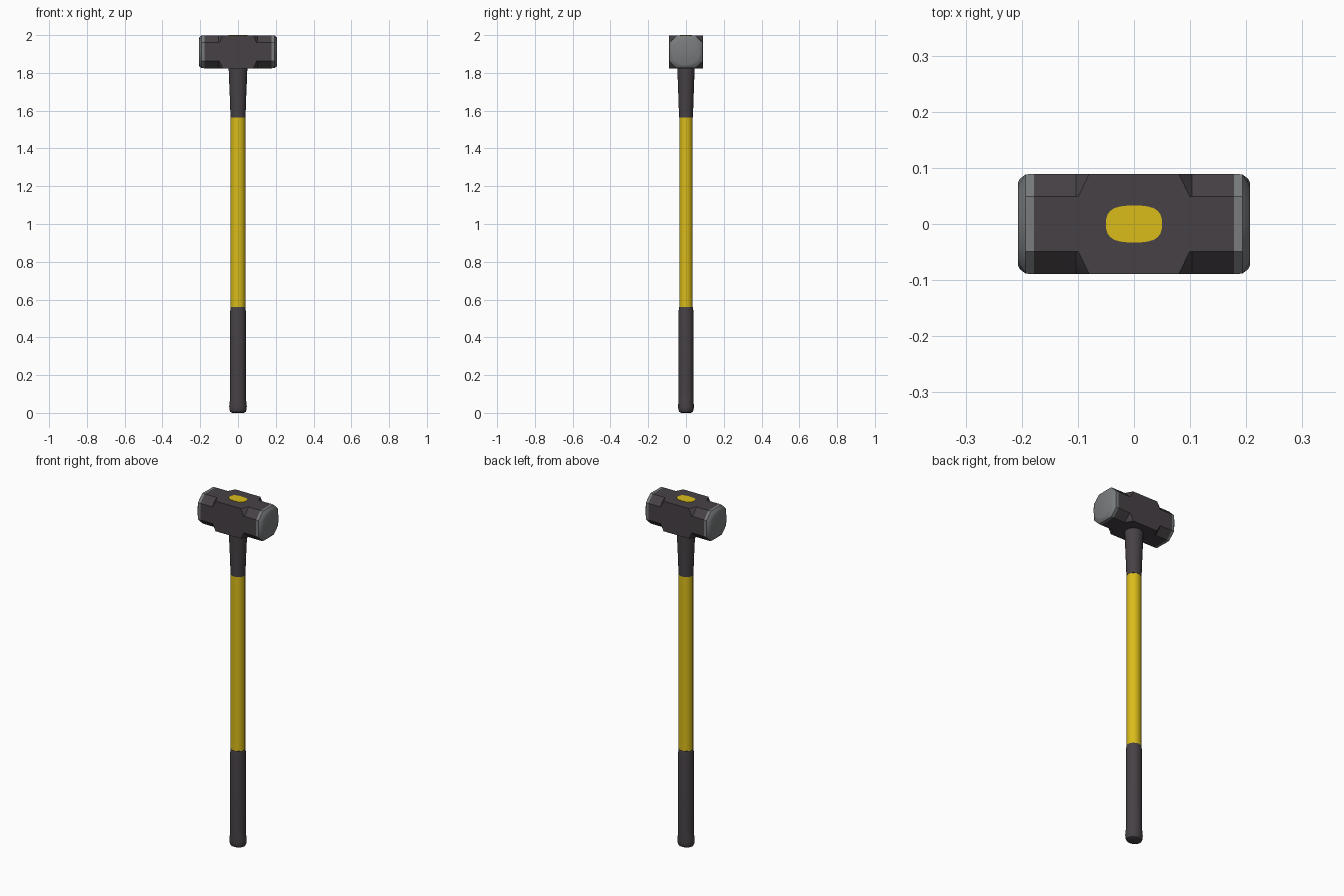
import bpy
import bmesh
import math

if "Cube" in bpy.data.objects:
    bpy.data.objects.remove(bpy.data.objects["Cube"])


def material(name, rgb):
    m = bpy.data.materials.new(name)
    m.diffuse_color = (*rgb, 1.0)
    m.use_nodes = True
    m.node_tree.nodes["Principled BSDF"].inputs["Base Color"].default_value = m.diffuse_color
    return m


RUBBER = material("dark_grey", (0.062, 0.053, 0.060))
YELLOW = material("yellow", (0.70, 0.50, 0.010))
STEEL = material("worn_steel", (0.19, 0.20, 0.205))


def loft(name, rings, mats, smooth, pick=None):
    """Skin equal-length rings of points and cap both ends."""
    bm = bmesh.new()
    loops = [[bm.verts.new(p) for p in ring] for ring in rings]
    n = len(loops[0])
    for a, b in zip(loops, loops[1:]):
        for i in range(n):
            j = (i + 1) % n
            bm.faces.new((a[i], a[j], b[j], b[i]))
    bm.faces.new(loops[0])
    bm.faces.new(loops[-1])
    bmesh.ops.recalc_face_normals(bm, faces=bm.faces)
    if pick:
        for f in bm.faces:
            f.material_index = pick(f.calc_center_median())
    mesh = bpy.data.meshes.new(name)
    bm.to_mesh(mesh)
    bm.free()
    for m in mats:
        mesh.materials.append(m)
    obj = bpy.data.objects.new(name, mesh)
    bpy.context.collection.objects.link(obj)
    bpy.ops.object.select_all(action='DESELECT')
    bpy.context.view_layer.objects.active = obj
    obj.select_set(True)
    bpy.ops.object.shade_smooth_by_angle(angle=math.radians(smooth))
    return obj


def oval(rx, ry, z, power=1.0, sides=24):
    """Horizontal oval ring; power below 1 makes it squarer."""
    pts = []
    for i in range(sides):
        a = 2 * math.pi * (i + 0.5) / sides
        c, s = math.cos(a), math.sin(a)
        pts.append((rx * math.copysign(abs(c) ** power, c),
                    ry * math.copysign(abs(s) ** power, s), z))
    return pts


# Handle: grip, painted shaft, and the collar under the head
loft("grip", [oval(*r) for r in (
    (0.030, 0.026, 0.0), (0.041, 0.036, 0.005), (0.046, 0.041, 0.018),
    (0.047, 0.042, 0.035), (0.043, 0.040, 0.070), (0.042, 0.040, 0.10),
    (0.042, 0.040, 0.535), (0.040, 0.037, 0.56))], [RUBBER], 40)
loft("shaft", [oval(0.039, 0.036, 0.55), oval(0.039, 0.036, 1.58)], [YELLOW], 40)
loft("collar", [oval(*r) for r in (
    (0.040, 0.037, 1.565), (0.044, 0.041, 1.68), (0.049, 0.045, 1.79),
    (0.050, 0.046, 1.84))], [RUBBER], 40)
loft("handle_end", [oval(0.050, 0.033, z, 0.7) for z in (1.83, 2.0)], [YELLOW], 40)

# Head: square block whose corners are cut away toward round striking faces
HALF_Y, HALF_Z, MID_Z, FLAT = 0.089, 0.087, 1.9115, 0.05 / 0.09


def head_ring(x, corner, scale=1.0, flat_x=None, roundness=0.0):
    pts = []
    quarter = [(1, 0), (1, FLAT), (corner, corner), (FLAT, 1)]
    for q in range(4):
        c, s = ((1, 0), (0, 1), (-1, 0), (0, -1))[q]
        for k, (u, v) in enumerate(quarter):
            length = math.hypot(u, v)
            f = scale * ((1 - roundness) + roundness / length)
            px = x if k == 2 or flat_x is None else flat_x
            pts.append((px, HALF_Y * f * (u * c - v * s),
                        MID_Z + HALF_Z * f * (u * s + v * c)))
    return pts


CUT = (1 + FLAT) / 2
half = [head_ring(0.080, 1.0, flat_x=0.099), head_ring(0.103, CUT),
        head_ring(0.178, CUT), head_ring(0.193, CUT, 0.995),
        head_ring(0.203, CUT, 0.91, roundness=0.7),
        head_ring(0.207, CUT, 0.82, roundness=1.0)]
mirrored = [[(-x, y, z) for x, y, z in ring] for ring in reversed(half)]
loft("hammer_head", mirrored + half, [RUBBER, STEEL], 25,
     pick=lambda c: 1 if abs(c.x) > 0.179 else 0)
